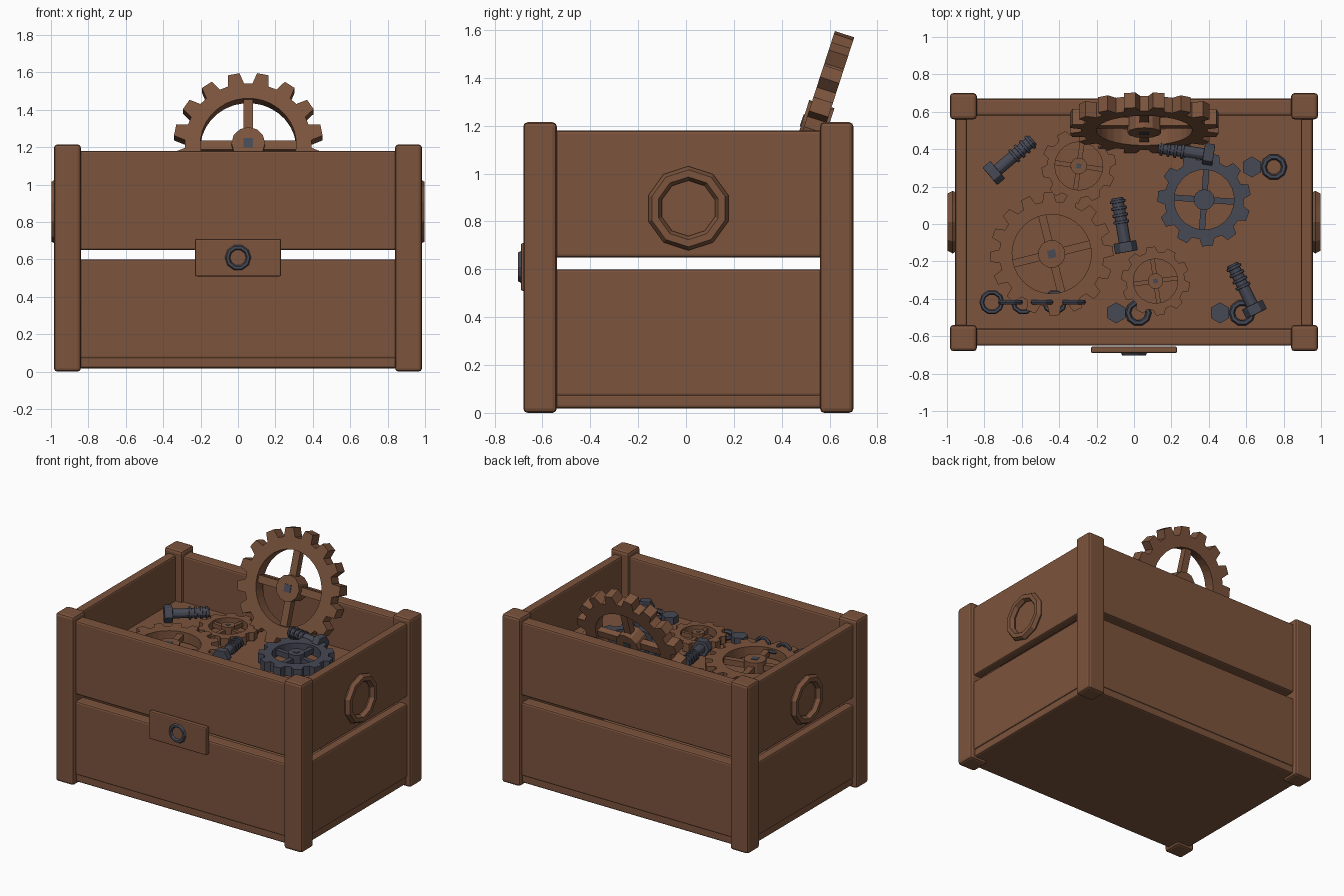
import bpy, bmesh
from math import pi, cos, sin, radians, atan2, hypot
from mathutils import Matrix, Vector

cube = bpy.data.objects.get("Cube")
if cube:
    bpy.data.objects.remove(cube, do_unlink=True)


def material(name, rgb):
    m = bpy.data.materials.new(name)
    m.use_nodes = True
    m.diffuse_color = (*rgb, 1)
    m.node_tree.nodes["Principled BSDF"].inputs["Base Color"].default_value = (*rgb, 1)
    return m


BROWN = material("warm brown", (0.2, 0.088, 0.046))
STEEL = material("dark blue steel", (0.062, 0.066, 0.09))
CY = 0.01      # depth centre of the crate
FLOOR = 0.85   # height of the inner shelf


def finish(name, bm, mats, loc=(0, 0, 0), rot=(0, 0, 0), bevel=0):
    bmesh.ops.recalc_face_normals(bm, faces=bm.faces)
    mesh = bpy.data.meshes.new(name)
    bm.to_mesh(mesh)
    bm.free()
    for m in mats:
        mesh.materials.append(m)
    ob = bpy.data.objects.new(name, mesh)
    ob.location, ob.rotation_euler = loc, rot
    bpy.context.collection.objects.link(ob)
    if bevel:
        mod = ob.modifiers.new("Bevel", 'BEVEL')
        mod.width, mod.segments = bevel, 2
    return ob


def add_box(bm, size, loc=(0, 0, 0)):
    m = Matrix.Translation(loc) @ Matrix.Diagonal((*size, 1))
    return bmesh.ops.create_cube(bm, size=1, matrix=m)["verts"]


def add_cyl(bm, r, depth, sides, matrix=Matrix()):
    bmesh.ops.create_cone(bm, cap_ends=True, segments=sides, radius1=r, radius2=r,
                          depth=depth, matrix=matrix)


def box(name, lo, hi, bevel=0.012, mat=BROWN):
    lo, hi = Vector(lo), Vector(hi)
    bm = bmesh.new()
    add_box(bm, hi - lo)
    return finish(name, bm, [mat], (lo + hi) / 2, bevel=bevel)


def ring(name, major, minor, mat, loc, rot=(0, 0, 0), sides=10):
    bpy.ops.mesh.primitive_torus_add(major_radius=major, minor_radius=minor,
                                     major_segments=sides, minor_segments=6,
                                     location=loc, rotation=rot)
    ob = bpy.context.object
    ob.name = name
    ob.data.materials.append(mat)


def gear(name, r, teeth, loc, rot, mat=BROWN, thick=0.085):
    """Toothed rim with four spokes, a hub and a square axle."""
    bm = bmesh.new()
    root, hole, step = r * 0.85, r * 0.64, 2 * pi / teeth
    profile = [(-0.33, root), (-0.2, r), (0.2, r), (0.33, root)]
    loops = []
    for i in range(teeth):
        for off, rad in profile:
            a = (i + 0.5 + off) * step
            pts = [(rad, -1), (rad, 1), (hole, 1), (hole, -1)]
            loops.append([bm.verts.new((q * cos(a), q * sin(a), s * thick / 2)) for q, s in pts])
    for a, b in zip(loops, loops[1:] + loops[:1]):
        for k in range(4):
            n = (k + 1) % 4
            bm.faces.new((a[k], b[k], b[n], a[n]))
    add_box(bm, (hole * 2.04, r * 0.13, thick * 0.55))
    add_box(bm, (r * 0.13, hole * 2.04, thick * 0.55))
    add_cyl(bm, r * 0.225, thick * 1.3, 12)
    axle = add_box(bm, (r * 0.13, r * 0.13, thick * 1.4))
    for f in {f for v in axle for f in v.link_faces}:
        f.material_index = 1
    finish(name, bm, [mat, STEEL], loc, rot)


def bolt(name, head, tip, z):
    """Hex-headed bolt with thread ridges, lying from head to tip."""
    dx, dy = tip[0] - head[0], tip[1] - head[1]
    length = hypot(dx, dy)
    bm = bmesh.new()
    along = lambda x: Matrix.Translation((x, 0, 0)) @ Matrix.Rotation(pi / 2, 4, 'Y')
    add_cyl(bm, 0.062, 0.055, 6, along(0.027))
    add_cyl(bm, 0.033, length - 0.03, 10, along(length / 2 + 0.015))
    for k in range(4):
        add_cyl(bm, 0.043, 0.016, 10, along(length - 0.02 - k * 0.037))
    finish(name, bm, [STEEL], (*head, z), (0, 0, atan2(dy, dx)), 0.004)


# Corner posts
for sx in (-1, 1):
    for sy in (-1, 1):
        x, y = sx * 0.912, CY + sy * 0.62
        box("corner_post", (x - 0.072, y - 0.07, 0), (x + 0.072, y + 0.07, 1.215), 0.018)

# Plank walls, in two rows with an open gap between
for row, z0, z1 in (("lower", 0.07, 0.6), ("upper", 0.65, 1.18)):
    for s, side in ((-1, "right"), (1, "left")):
        x = s * 0.924
        box(f"{row}_{side}_plank", (x - 0.032, CY - 0.6, z0), (x + 0.032, CY + 0.6, z1))
    for s, side in ((-1, "front"), (1, "back")):
        y = CY + s * 0.615
        box(f"{row}_{side}_plank", (-0.9, y - 0.045, z0), (0.9, y + 0.045, z1))

# Base and inner shelf
box("base", (-0.95, CY - 0.655, 0.018), (0.95, CY + 0.655, 0.08))
box("inner_shelf", (-0.91, CY - 0.6, FLOOR - 0.03), (0.91, CY + 0.6, FLOOR), 0)

# Side handles, latch plate and latch ring
for s, side in ((-1, "right"), (1, "left")):
    ring(f"{side}_handle", 0.146, 0.03, BROWN, (s * 0.97, CY, 0.855), (0, pi / 2, 0))
box("latch_plate", (-0.23, -0.69, 0.51), (0.23, -0.655, 0.71), 0.008)
ring("latch_ring", 0.056, 0.014, STEEL, (0, -0.69, 0.61), (pi / 2, 0, 0))

# Gears: one leaning on the back wall, the rest lying down
gear("leaning_gear", 0.4, 16, (0.055, 0.54, 1.205), (radians(72), 0, 0))
gear("large_gear", 0.33, 16, (-0.44, -0.16, 0.895), (0, 0, radians(14)), thick=0.075)
gear("back_small_gear", 0.2, 10, (-0.295, 0.31, 0.895), (0, 0, radians(-8)), thick=0.06)
gear("front_small_gear", 0.185, 10, (0.115, -0.305, 0.895), (0, 0, radians(8)), thick=0.06)
gear("steel_gear", 0.25, 11, (0.375, 0.13, 0.94), (0, 0, radians(-4)), STEEL, 0.07)

# Loose bolts
bolt("back_right_bolt", (-0.77, 0.255), (-0.54, 0.45), 0.905)
bolt("back_left_bolt", (0.425, 0.365), (0.13, 0.41), 0.96)
bolt("middle_bolt", (-0.04, -0.15), (-0.09, 0.14), 0.935)
bolt("front_left_bolt", (0.655, -0.48), (0.525, -0.215), 0.91)

# Hex nuts beside washers
for x, y in ((0.63, 0.305), (-0.095, -0.475), (0.46, -0.475)):
    bm = bmesh.new()
    add_cyl(bm, 0.056, 0.05, 6, Matrix.Rotation(pi / 6, 4, 'Z'))
    finish("hex_nut", bm, [STEEL], (x, y, FLOOR + 0.025), (0, 0, pi / 6))
    ring("washer", 0.055, 0.016, STEEL, (x + 0.118, y, FLOOR + 0.02))

# Chain of alternating flat and upright links
for i in range(3):
    x = -0.76 + i * 0.168
    ring("flat_chain_link", 0.054, 0.013, STEEL, (x, -0.418, FLOOR + 0.06))
    ring("upright_chain_link", 0.055, 0.013, STEEL, (x + 0.1, -0.418, FLOOR + 0.06), (pi / 2, 0, 0))
